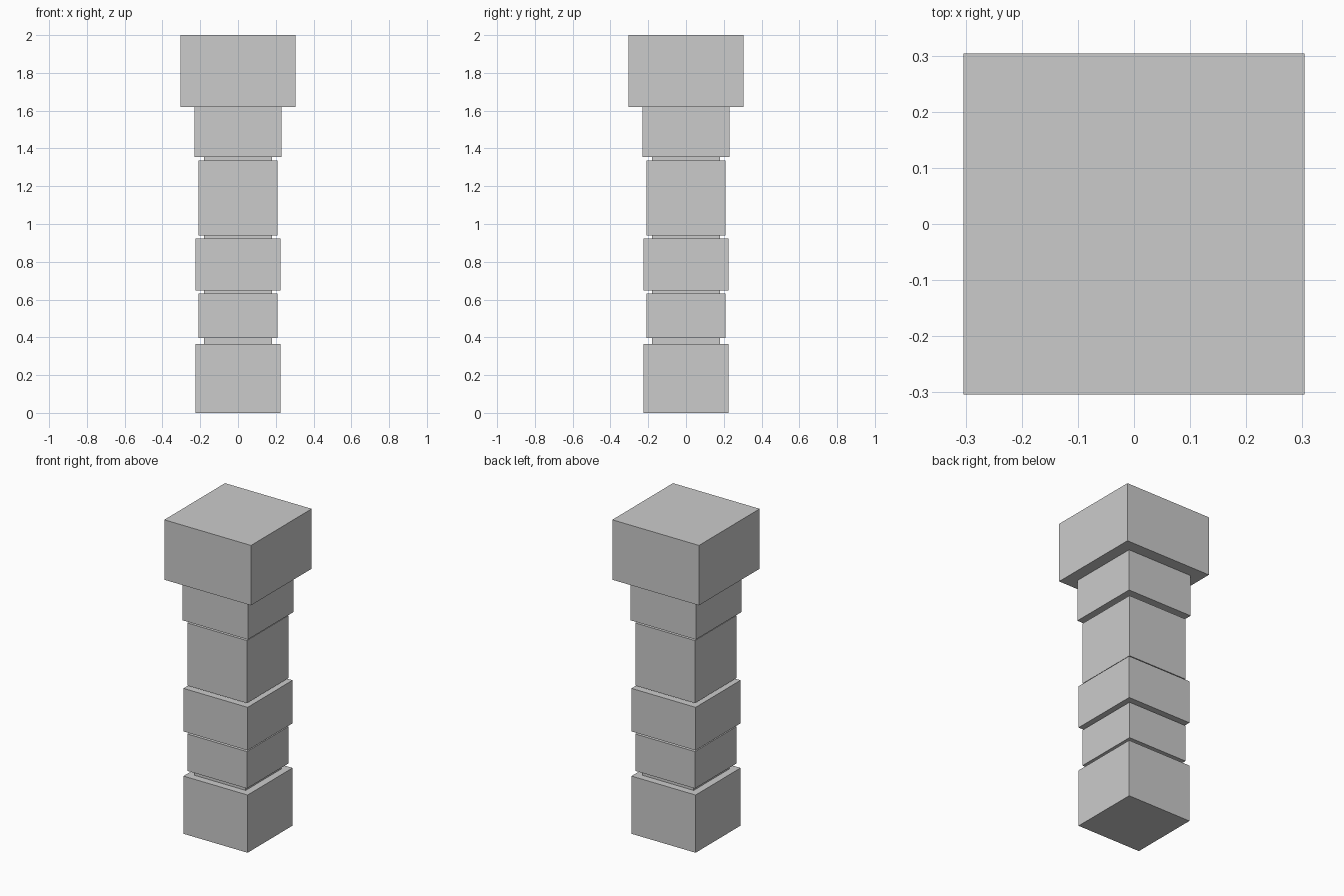
import bpy
import bmesh

if "Cube" in bpy.data.objects:
    bpy.data.objects.remove(bpy.data.objects["Cube"])

# Stepped square column: (half width, bottom z, top z) of each section
sections = [
    (0.225, 0.00, 0.366),   # base block
    (0.180, 0.366, 0.397),  # recessed joint
    (0.209, 0.397, 0.631),  # lower shaft block
    (0.180, 0.631, 0.649),  # recessed joint
    (0.225, 0.649, 0.922),  # middle band
    (0.180, 0.922, 0.938),  # recessed joint
    (0.209, 0.938, 1.335),  # upper shaft block
    (0.180, 1.335, 1.355),  # recessed joint
    (0.230, 1.355, 1.62),   # neck block
    (0.304, 1.62, 2.00),    # capital block
]

bm = bmesh.new()


def square_ring(half, z):
    return [bm.verts.new((sx * half, sy * half, z))
            for sx, sy in ((-1, -1), (1, -1), (1, 1), (-1, 1))]


# One continuous skin: walls of each section joined by flat ledges
rings = [square_ring(h, z) for h, z0, z1 in sections for z in (z0, z1)]
for lower, upper in zip(rings, rings[1:]):
    for i in range(4):
        j = (i + 1) % 4
        bm.faces.new((lower[i], lower[j], upper[j], upper[i]))

# Flat bottom and top
bm.faces.new(rings[0][::-1])
bm.faces.new(rings[-1])
bmesh.ops.recalc_face_normals(bm, faces=bm.faces[:])

mesh = bpy.data.meshes.new("stepped_column")
bm.to_mesh(mesh)
bm.free()
column = bpy.data.objects.new("stepped_column", mesh)
bpy.context.collection.objects.link(column)
